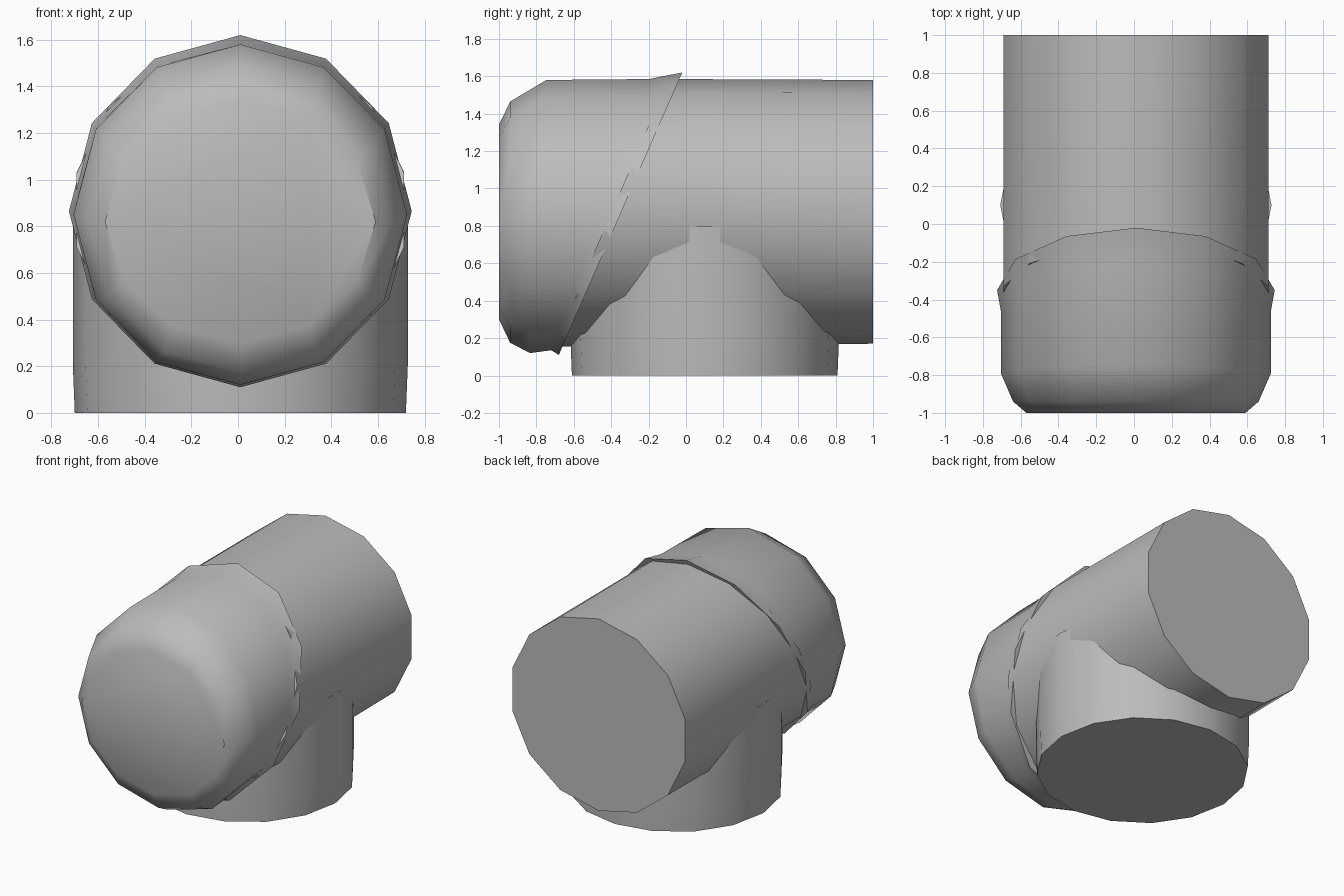
import bpy, bmesh, math

cube = bpy.data.objects.get("Cube")
if cube:
    bpy.data.objects.remove(cube)

grey = bpy.data.materials.new("mid grey")
grey.use_nodes = True
colour = (0.5, 0.5, 0.5, 1)
grey.diffuse_color = colour
grey.node_tree.nodes["Principled BSDF"].inputs["Base Color"].default_value = colour


def loft(name, rings, sides):
    """Skin a closed tube through rings of points."""
    bm = bmesh.new()
    loops = [[bm.verts.new(p) for p in ring] for ring in rings]
    for a, b in zip(loops, loops[1:]):
        for i in range(sides):
            j = (i + 1) % sides
            bm.faces.new((a[i], a[j], b[j], b[i]))
    bm.faces.new(loops[0])
    bm.faces.new(loops[-1])
    bmesh.ops.recalc_face_normals(bm, faces=bm.faces)
    mesh = bpy.data.meshes.new(name)
    bm.to_mesh(mesh)
    bm.free()
    mesh.materials.append(grey)
    obj = bpy.data.objects.new(name, mesh)
    bpy.context.collection.objects.link(obj)
    bpy.ops.object.select_all(action='DESELECT')
    obj.select_set(True)
    bpy.context.view_layer.objects.active = obj
    bpy.ops.object.shade_smooth_by_angle(angle=math.radians(40))
    return obj


def angles(sides):
    return [math.pi / 2 + 2 * math.pi * i / sides for i in range(sides)]


def cross_ring(y, z, rx, rz, tilt, sides):
    """Ring across the long pipe; tilt leans its top towards the back."""
    return [(0.01 + rx * math.cos(a), y + tilt * rz * math.sin(a),
             z + rz * math.sin(a)) for a in angles(sides)]


def flat_ring(z, r, sides):
    """Level ring of the branch pipe."""
    return [(0.01 + r * math.cos(a), 0.1 + r * math.sin(a), z)
            for a in angles(sides)]


# Long horizontal pipe, starting inside the slanted sleeve
loft("main_pipe", [cross_ring(-0.4, 0.87, 0.72, 0.715, 0.43, 14),
                   cross_ring(1, 0.875, 0.72, 0.705, 0, 14)], 14)

# Upright branch, joining the main pipe from below
loft("branch_pipe", [flat_ring(0, 0.71, 16), flat_ring(0.2, 0.718, 16),
                     flat_ring(0.8, 0.718, 16)], 16)

# Front sleeve with a rounded closed end and a slanted flared rim
loft("front_sleeve", [cross_ring(-1, 0.82, 0.58, 0.52, 0, 12),
                      cross_ring(-0.94, 0.82, 0.65, 0.645, 0, 12),
                      cross_ring(-0.79, 0.85, 0.715, 0.73, 0.06, 12),
                      cross_ring(-0.46, 0.86, 0.715, 0.725, 0.36, 12),
                      cross_ring(-0.35, 0.865, 0.735, 0.755, 0.437, 12)], 12)
